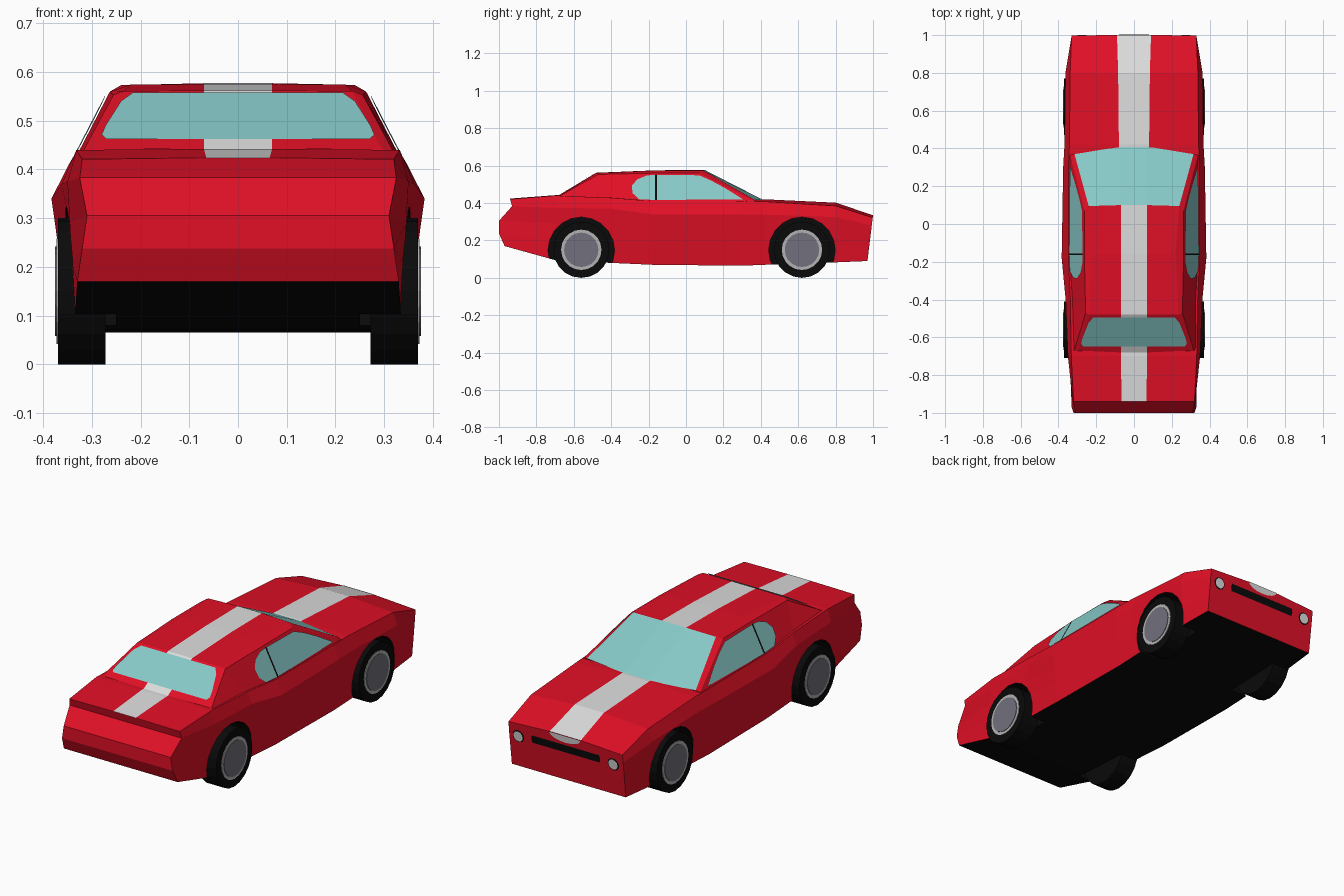
import bpy, bmesh, math
from mathutils import Vector, Matrix
from mathutils.bvhtree import BVHTree

if "Cube" in bpy.data.objects:
    bpy.data.objects.remove(bpy.data.objects["Cube"])


def material(name, r, g, b):
    m = bpy.data.materials.new(name)
    m.diffuse_color = (r, g, b, 1)
    m.use_nodes = True
    m.node_tree.nodes["Principled BSDF"].inputs["Base Color"].default_value = m.diffuse_color
    return m


RED = material("red paint", 0.75, 0.005, 0.019)
BLACK = material("black rubber", 0.003, 0.003, 0.003)
WHITE = material("white stripe", 0.72, 0.72, 0.72)
GLASS = material("teal glass", 0.24, 0.58, 0.57)
HUB = material("grey hub", 0.17, 0.16, 0.20)
RIM = material("light rim", 0.45, 0.45, 0.45)


def finish(name, bm, mats):
    mesh = bpy.data.meshes.new(name)
    bm.to_mesh(mesh)
    bm.free()
    for m in mats:
        mesh.materials.append(m)
    ob = bpy.data.objects.new(name, mesh)
    bpy.context.collection.objects.link(ob)
    return ob


def loft(name, halves, mats, rule):
    """Skin mirrored half sections (listed top centre to bottom), quad caps at the ends."""
    bm = bmesh.new()
    n = len(halves[0])
    rings = []
    for half in halves:
        full = list(half) + [(-x, y, z) for x, y, z in reversed(half)]
        rings.append([bm.verts.new(p) for p in full])
    for s in range(len(rings) - 1):
        a, b = rings[s], rings[s + 1]
        for k in range(2 * n):
            j = (k + 1) % (2 * n)
            f = bm.faces.new((a[k], a[j], b[j], b[k]))
            f.material_index = rule(s, k, n)
    for r in (rings[0], rings[-1]):
        for i in range(n - 1):
            bm.faces.new((r[i], r[i + 1], r[2 * n - 2 - i], r[2 * n - 1 - i]))
    bmesh.ops.recalc_face_normals(bm, faces=bm.faces)
    return finish(name, bm, mats)


def nose_y(z):
    return 0.97 + 0.03 * (z - 0.09) / 0.245


# lower body: y, stripe x/z, shoulder x/z, belt x/z, sill x/z
stations = [
    (-0.70, .070, .442, .332, .440, .350, .375, .335, .095),
    (-0.40, .070, .440, .337, .428, .362, .370, .340, .080),
    (-0.18, .070, .415, .347, .411, .383, .340, .345, .070),
    (0.30, .080, .412, .347, .410, .375, .340, .345, .065),
    (0.42, .080, .420, .342, .408, .368, .338, .345, .070),
    (0.80, .084, .402, .338, .385, .363, .325, .342, .083),
]


def section(y, cx, cz, sx, sz, bx, bz, lx, lz):
    def mix(t):
        return (bx + (lx - bx) * t, y, bz + (lz - bz) * t)
    return [(cx, y, cz), (sx, y, sz), (bx, y, bz), mix(.3), mix(.6), (lx, y, lz)]


tail = [(.065, -.94, .424), (.32, -.94, .421), (.325, -.93, .383),
        (.31, -1.0, .305), (.32, -1.0, .238), (.33, -.97, .17)]
nose = [(x, nose_y(z), z) for x, y, z in
        section(1, .09, .335, .33, .322, .331, .28, .33, .09)]
body = loft("body", [tail] + [section(*s) for s in stations] + [nose],
            [RED, BLACK, WHITE],
            lambda s, k, n: 2 if k == 2 * n - 1 else 1 if k == n - 1 else 0)

# wheel arches, cut with black inner faces
WHEELS = [(sx, y) for sx in (-1, 1) for y in (-0.56, 0.62)]


def disc_x(bm, r, x0, x1, y, z, sides):
    mat = Matrix.Translation(((x0 + x1) / 2, y, z)) @ Matrix.Rotation(math.pi / 2, 4, 'Y')
    bmesh.ops.create_cone(bm, cap_ends=True, segments=sides, radius1=r, radius2=r,
                          depth=abs(x1 - x0), matrix=mat)


bm = bmesh.new()
for sx, y in WHEELS:
    disc_x(bm, .178, sx * .25, sx * .45, y, .147, 20)
for f in bm.faces:
    f.material_index = 1
cutter = finish("arch_cutter", bm, [RED, BLACK, WHITE])
cutter.hide_render = True
cutter.hide_viewport = False
cutter.display_type = 'WIRE'
mod = body.modifiers.new("arches", 'BOOLEAN')
mod.operation = 'DIFFERENCE'
mod.solver = 'EXACT'
mod.object = cutter
bpy.context.view_layer.objects.active = body
bpy.ops.object.modifier_apply(modifier=mod.name)
bpy.data.objects.remove(cutter)

# cabin with windshield faces and roof stripe
cabin = loft("cabin", [
    [(.07, .41, .418), (.315, .37, .416), (.338, .365, .411), (.345, .37, .398)],
    [(.07, .10, .577), (.24, .095, .573), (.263, .07, .56), (.347, .08, .398)],
    [(.07, -.16, .575), (.22, -.16, .574), (.263, -.16, .56), (.347, -.16, .398)],
    [(.07, -.48, .562), (.235, -.48, .561), (.256, -.47, .553), (.333, -.42, .415)],
    [(.07, -.68, .442), (.295, -.67, .442), (.318, -.675, .438), (.33, -.67, .43)]],
    [RED, GLASS, WHITE],
    lambda s, k, n: 1 if s == 0 and k in (0, 2 * n - 2, 2 * n - 1)
    else 2 if k == 2 * n - 1 else 0)

bm = bmesh.new()
bm.from_mesh(cabin.data)
surface = BVHTree.FromBMesh(bm)
bm.free()


def plate(name, pts, mat, place, outward, mirror=False):
    """One thin face through placed outline points, facing outward."""
    bm = bmesh.new()
    f = bm.faces.new([bm.verts.new(place(a, b)) for a, b in pts])
    f.normal_update()
    if f.normal.dot(Vector(outward)) < 0:
        f.normal_flip()
    ob = finish(name, bm, [mat])
    if mirror:
        ob.modifiers.new("mirror", 'MIRROR')
    return ob


def on_side(y, z):
    hit, nor, _, _ = surface.ray_cast(Vector((1, y, z)), Vector((-1, 0, 0)))
    return hit + nor * .005


def on_top(x, y):
    hit, nor, _, _ = surface.ray_cast(Vector((x, y, 1)), Vector((0, 0, -1)))
    return hit + nor * .005


def on_nose(x, z):
    return Vector((x, nose_y(z) + .004, z))


# windows
plate("side_window", [(-.155, .414), (.305, .418), (.205, .48), (.13, .52), (.07, .546),
                      (-.155, .549)], GLASS, on_side, (1, 0, 0), True)
plate("quarter_window", [(-.165, .414), (-.165, .549), (-.21, .545), (-.26, .525),
                         (-.29, .49), (-.285, .45), (-.25, .418)],
      GLASS, on_side, (1, 0, 0), True)
plate("window_divider", [(-.166, .414), (-.166, .55), (-.154, .55), (-.154, .414)],
      BLACK, on_side, (1, 0, 0), True)
half = [(.215, -.492), (.24, -.52), (.272, -.60), (.28, -.63), (.27, -.645)]
plate("rear_window", half + [(-x, y) for x, y in reversed(half)], GLASS, on_top, (0, -1, 1))

# nose details: stripe tip, grille, headlights
plate("stripe_tip", [(.09 * math.cos(a), .334 - .035 * math.sin(a))
                     for a in [math.pi * i / 8 for i in range(9)]],
      WHITE, on_nose, (0, 1, 0))
plate("grille", [(-.195, .245), (.195, .245), (.2, .265), (.195, .285), (-.195, .285),
                 (-.2, .265)], BLACK, on_nose, (0, 1, 0))


def circle(r):
    return [(.275 + r * math.cos(i * math.pi / 6), .258 + r * math.sin(i * math.pi / 6))
            for i in range(12)]


plate("headlight_ring", circle(.033), BLACK, on_nose, (0, 1, 0), True)
plate("headlight", circle(.027), WHITE,
      lambda x, z: on_nose(x, z) + Vector((0, .003, 0)), (0, 1, 0), True)

# wheels
for sx, y in WHEELS:
    label = ("left" if sx < 0 else "right") + ("_nose" if y > 0 else "_tail")
    for part, r, x0, x1, mat in (("tyre", .15, .272, .37, BLACK),
                                 ("rim", .108, .36, .373, RIM),
                                 ("hub", .092, .36, .376, HUB)):
        bm = bmesh.new()
        disc_x(bm, r, sx * x0, sx * x1, y, .15, 20)
        finish(label + "_" + part, bm, [mat])
